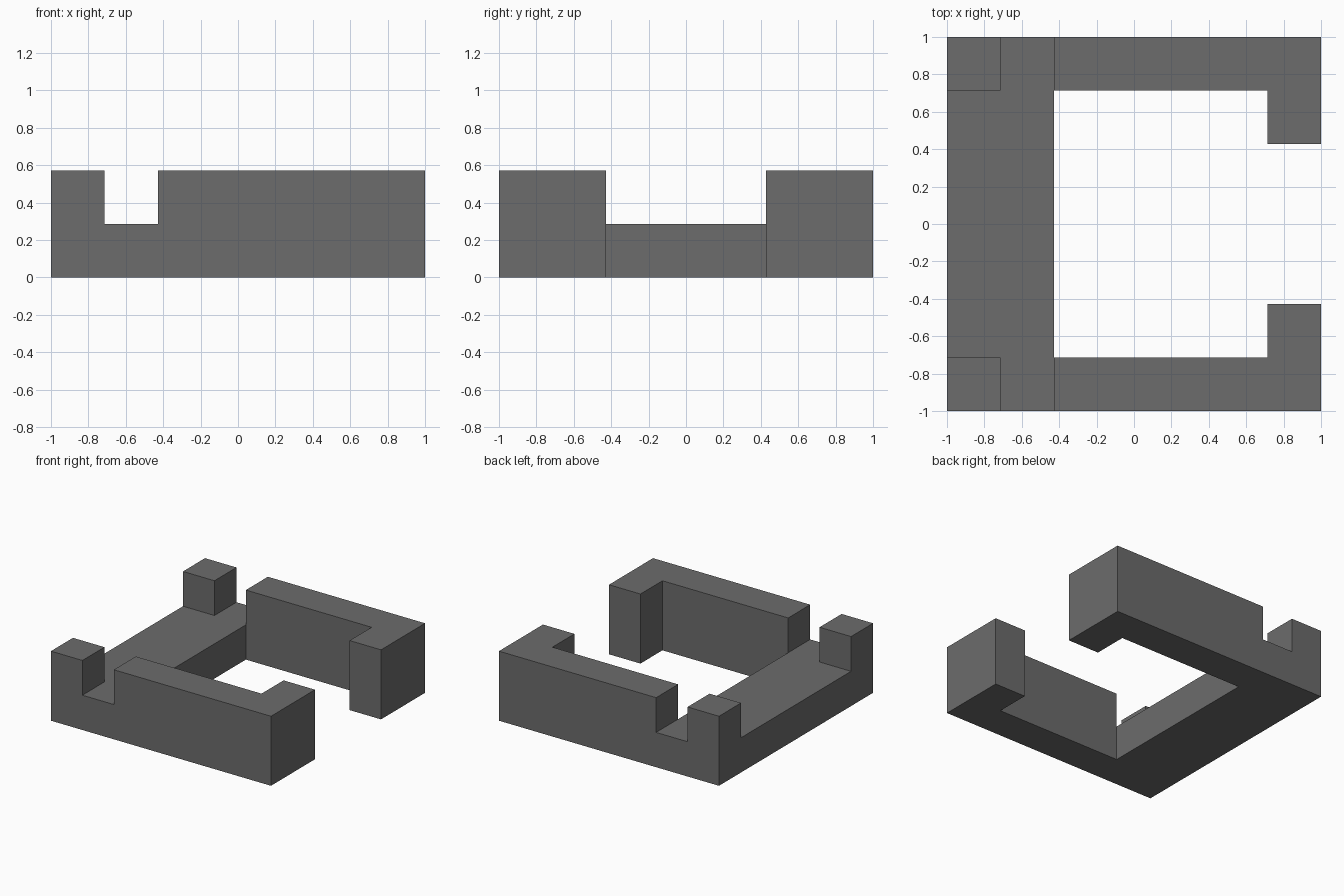
import bpy
import bmesh
from mathutils import Vector

default = bpy.data.objects.get("Cube")
if default:
    bpy.data.objects.remove(default, do_unlink=True)

# Plan from back to front: storeys per unit cell, "." is open
PLAN = [
    "2122222",
    "11....2",
    "11.....",
    "11.....",
    "11.....",
    "11....2",
    "2122222",
]
COUNT = len(PLAN)
UNIT = 2 / COUNT


def storeys(face):
    """Look up the plan height under a face."""
    c = face.calc_center_median()
    mark = PLAN[int((1 - c.y) / UNIT)][int((c.x + 1) / UNIT)]
    return 0 if mark == "." else int(mark)


def raise_faces(bm, faces):
    """Extrude faces up one unit and return the new top faces."""
    geom = bmesh.ops.extrude_face_region(bm, geom=faces)["geom"]
    verts = [g for g in geom if isinstance(g, bmesh.types.BMVert)]
    bmesh.ops.translate(bm, verts=verts, vec=Vector((0, 0, UNIT)))
    return [g for g in geom if isinstance(g, bmesh.types.BMFace)]


# Footprint: a square grid with the courtyard and gateway removed
bm = bmesh.new()
bmesh.ops.create_grid(bm, x_segments=COUNT, y_segments=COUNT, size=1)
bmesh.ops.delete(bm, geom=[f for f in bm.faces if not storeys(f)], context="FACES")

# Low slab, then the tall walls and corner posts above it
slab_top = raise_faces(bm, bm.faces[:])
raise_faces(bm, [f for f in slab_top if storeys(f) == 2])

# Merge the flat cells into clean large faces
bmesh.ops.recalc_face_normals(bm, faces=bm.faces[:])
bmesh.ops.dissolve_limit(bm, angle_limit=0.01, verts=bm.verts[:], edges=bm.edges[:])

mesh = bpy.data.meshes.new("walled_frame")
bm.to_mesh(mesh)
bm.free()
frame = bpy.data.objects.new("walled_frame", mesh)
bpy.context.collection.objects.link(frame)

# Single grey finish
grey = bpy.data.materials.new("dark_grey")
grey.use_nodes = True
color = (0.15, 0.15, 0.15, 1)
grey.diffuse_color = color
grey.node_tree.nodes["Principled BSDF"].inputs["Base Color"].default_value = color
mesh.materials.append(grey)
